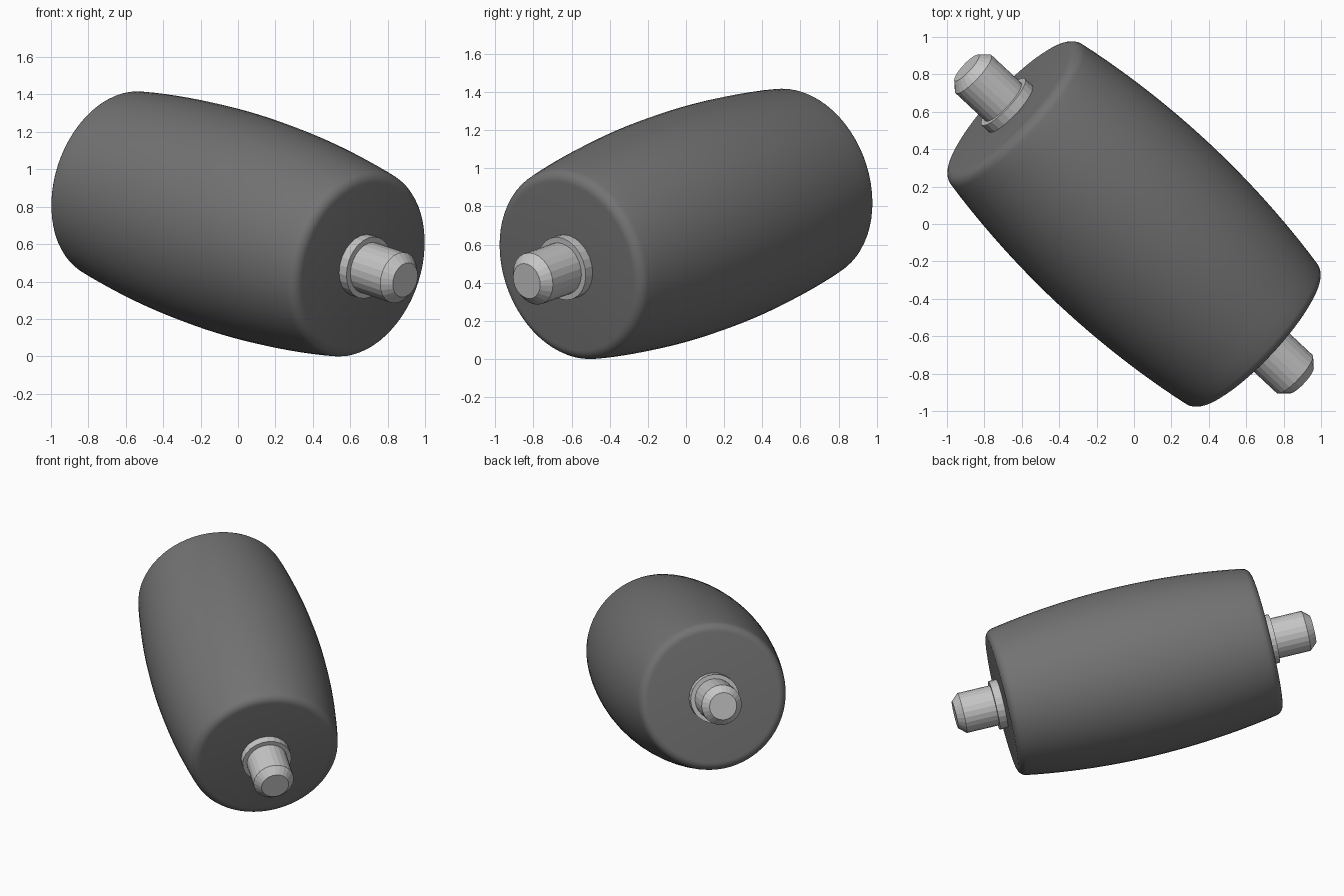
import bpy
import math
from mathutils import Vector, Matrix

cube = bpy.data.objects.get("Cube")
if cube:
    bpy.data.objects.remove(cube, do_unlink=True)

CENTRE = Vector((0, 0, 0.708))
AXIS = Vector((0.71, -0.663, -0.238)).normalized()
TILT = Matrix.Translation(CENTRE) @ AXIS.to_track_quat('Z', 'Y').to_matrix().to_4x4()


def material(name, rgb):
    mat = bpy.data.materials.new(name)
    mat.use_nodes = True
    mat.diffuse_color = (*rgb, 1)
    mat.node_tree.nodes["Principled BSDF"].inputs["Base Color"].default_value = (*rgb, 1)
    return mat


def lathe(name, profile, sides, mat, matrix):
    """Spin (radius, height) points round local z and cap both ends."""
    verts, faces = [], []
    for r, h in profile:
        for i in range(sides):
            a = math.tau * i / sides
            verts.append((r * math.cos(a), r * math.sin(a), h))
    for k in range(len(profile) - 1):
        for i in range(sides):
            j = (i + 1) % sides
            low, high = k * sides, (k + 1) * sides
            faces.append((low + i, low + j, high + j, high + i))
    faces.append(tuple(reversed(range(sides))))
    faces.append(tuple(range(len(verts) - sides, len(verts))))
    mesh = bpy.data.meshes.new(name)
    mesh.from_pydata(verts, [], faces)
    mesh.materials.append(mat)
    obj = bpy.data.objects.new(name, mesh)
    bpy.context.collection.objects.link(obj)
    obj.matrix_world = matrix
    return obj


rubber = material("dark grey rubber", (0.17, 0.17, 0.17))
steel = material("light grey steel", (0.56, 0.56, 0.56))

# Barrel roller: bulging side with rounded rims
EDGE_H, EDGE_R, ROUND = 0.87, 0.455, 0.06
half = [(0.59 - 0.097 * h * h, h) for h in (0.88 * i / 12 for i in range(12))]
for i in range(7):
    a = math.radians(10 + 80 * i / 6)
    half.append((EDGE_R + ROUND * math.cos(a), EDGE_H + ROUND * math.sin(a)))
barrel = [(r, -h) for r, h in reversed(half[1:])] + half
body = lathe("roller_body", barrel, 64, rubber, TILT)
bpy.context.view_layer.objects.active = body
body.select_set(True)
bpy.ops.object.shade_smooth_by_angle(angle=math.radians(30))

# Chamfered pin and collar at each end
FLIP = Matrix.Rotation(math.pi, 4, 'X')
pin = [(0.14, 0.9), (0.14, 1.21), (0.095, 1.26)]
collar = [(0.17, 0.9), (0.17, 0.985)]
for end, matrix in (("front", TILT), ("back", TILT @ FLIP)):
    lathe(end + "_pin", pin, 24, steel, matrix)
    lathe(end + "_collar", collar, 24, steel, matrix)
